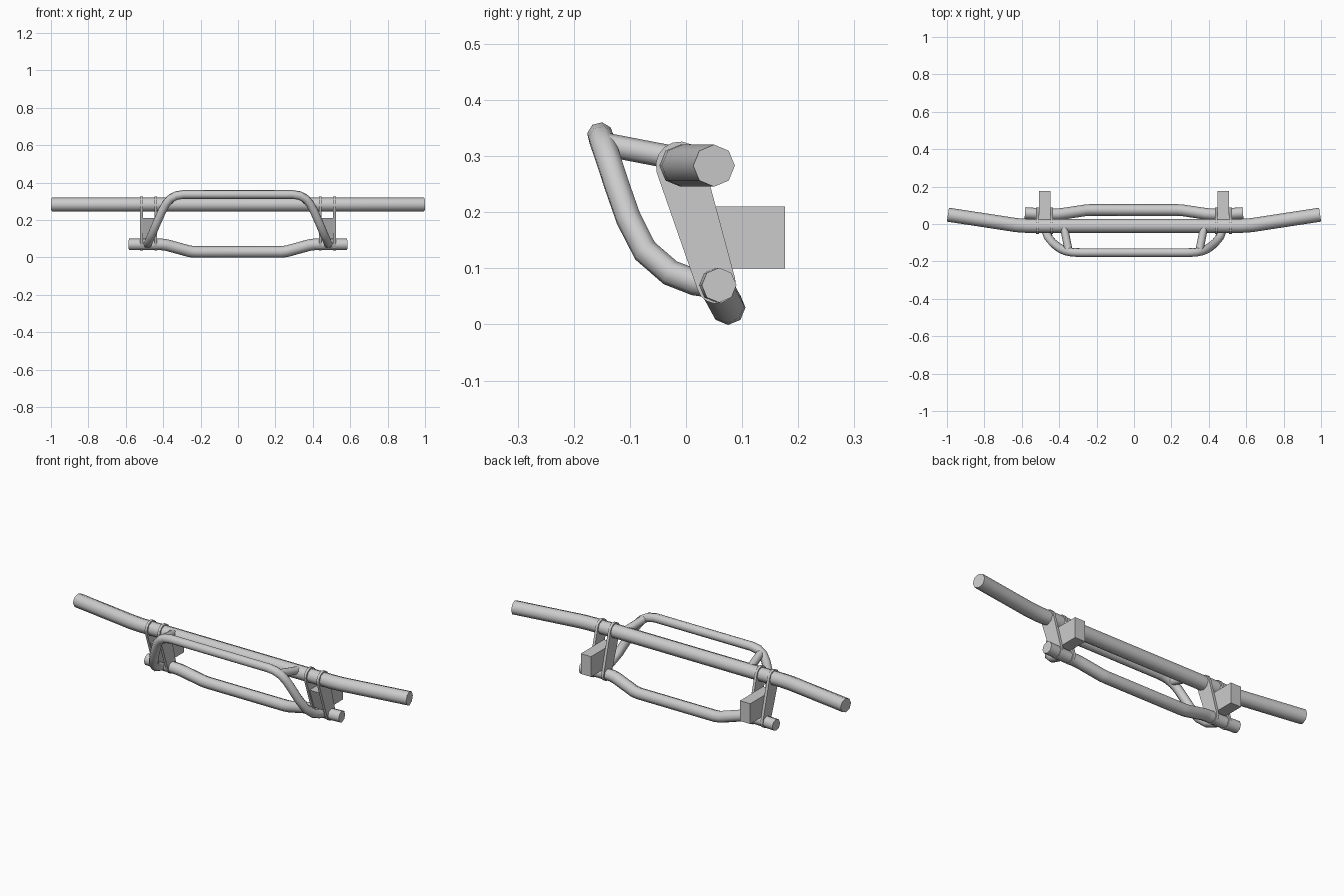
import bpy, bmesh, math

if "Cube" in bpy.data.objects:
    bpy.data.objects.remove(bpy.data.objects["Cube"])


def tube(name, half, radius, mirrored=True):
    """Eight-sided capped tube; half is the +x part of the path, listed centre outwards."""
    path = [(-x, y, z) for x, y, z in reversed(half)] + half if mirrored else half
    cu = bpy.data.curves.new(name, 'CURVE')
    cu.dimensions = '3D'
    cu.bevel_depth = radius
    cu.bevel_resolution = 2
    cu.use_fill_caps = True
    sp = cu.splines.new('POLY')
    sp.points.add(len(path) - 1)
    for p, co in zip(sp.points, path):
        p.co = (*co, 1)
    ob = bpy.data.objects.new(name, cu)
    bpy.context.collection.objects.link(ob)
    bpy.ops.object.select_all(action='DESELECT')
    ob.select_set(True)
    bpy.context.view_layer.objects.active = ob
    bpy.ops.object.convert(target='MESH')
    bpy.ops.object.shade_smooth_by_angle(angle=math.radians(50))


def extrude_x(name, profile, x0, x1):
    """Solid made from a (y, z) profile between two x positions."""
    bm = bmesh.new()
    f = bm.faces.new([bm.verts.new((x0, y, z)) for y, z in profile])
    r = bmesh.ops.extrude_face_region(bm, geom=[f])
    verts = [v for v in r['geom'] if isinstance(v, bmesh.types.BMVert)]
    bmesh.ops.translate(bm, verts=verts, vec=(x1 - x0, 0, 0))
    bmesh.ops.recalc_face_normals(bm, faces=bm.faces)
    me = bpy.data.meshes.new(name)
    bm.to_mesh(me)
    bm.free()
    ob = bpy.data.objects.new(name, me)
    bpy.context.collection.objects.link(ob)


# Main bumper bar with swept-back ends
tube("main_bar", [(0.57, -0.010, 0.283), (0.63, -0.006, 0.283),
                  (0.995, 0.050, 0.283)], 0.0375)

# Lower bar, dropped in the middle
tube("lower_bar", [(0.23, 0.075, 0.030), (0.26, 0.073, 0.033),
                   (0.38, 0.055, 0.066), (0.41, 0.052, 0.070),
                   (0.48, 0.052, 0.070), (0.583, 0.059, 0.070)], 0.031)

# Front hoop
tube("front_hoop", [(0.29, -0.153, 0.337), (0.33, -0.151, 0.331),
                    (0.362, -0.145, 0.314), (0.385, -0.136, 0.287),
                    (0.405, -0.124, 0.25), (0.432, -0.103, 0.19),
                    (0.457, -0.073, 0.131), (0.474, -0.028, 0.092),
                    (0.482, 0.016, 0.075), (0.485, 0.052, 0.070)], 0.0235)

# Plate outline: rounded hull around both bars
(ya, za, ra), (yb, zb, rb) = (-0.011, 0.283, 0.043), (0.054, 0.072, 0.035)
tilt = math.atan2(za - zb, ya - yb)
outline = []
for y, z, r, start in ((ya, za, ra, tilt - math.pi / 2), (yb, zb, rb, tilt + math.pi / 2)):
    for i in range(9):
        a = start + math.pi * i / 8
        outline.append((y + r * math.cos(a), z + r * math.sin(a)))

for s, side in ((-1, "left"), (1, "right")):
    # Clamp plates
    extrude_x("inner_plate_" + side, outline, s * 0.433, s * 0.447)
    extrude_x("outer_plate_" + side, outline, s * 0.509, s * 0.523)
    # Mounting block to the rear
    extrude_x("mount_block_" + side,
              [(-0.025, 0.21), (0.016, 0.10), (0.176, 0.10), (0.176, 0.21)],
              s * 0.447, s * 0.509)
    # Brace from hoop to main bar
    tube("hoop_brace_" + side, [(s * 0.35, -0.14, 0.320), (s * 0.376, -0.01, 0.295)],
         0.021, mirrored=False)
